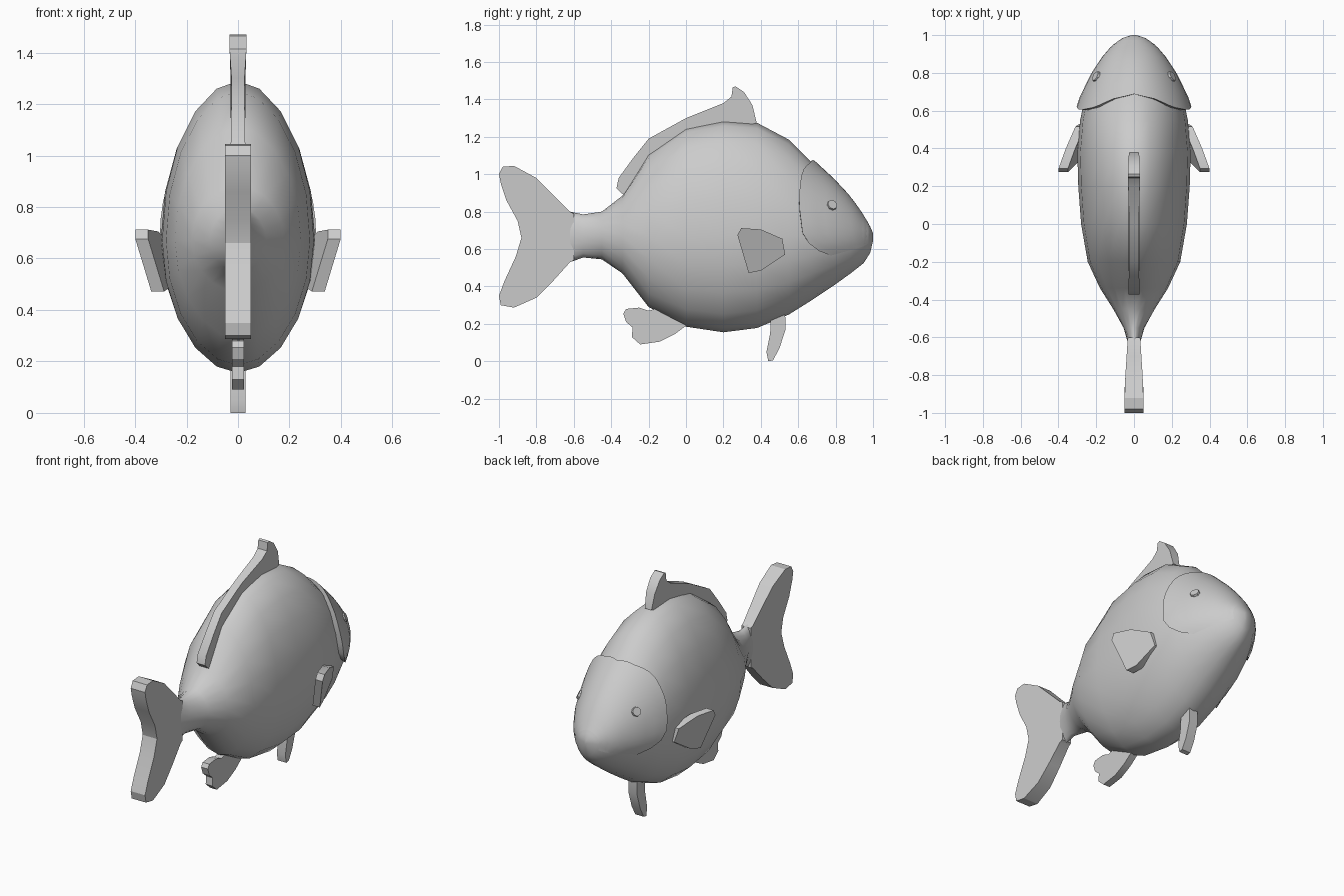
import bpy, bmesh, math
from mathutils import Vector

if "Cube" in bpy.data.objects:
    bpy.data.objects.remove(bpy.data.objects["Cube"])

grey = bpy.data.materials.new("plain grey")
grey.diffuse_color = (0.6, 0.6, 0.6, 1)
grey.use_nodes = True
grey.node_tree.nodes["Principled BSDF"].inputs["Base Color"].default_value = grey.diffuse_color
MID = 0.67  # height of the widest line of the body

# Body stations: y, top z, bottom z, half width
STATIONS = [(-.62, .80, .53, .035), (-.55, .785, .555, .055), (-.45, .80, .545, .11),
            (-.34, .885, .47, .18), (-.2, 1.11, .29, .245), (0, 1.25, .185, .28),
            (.2, 1.29, .155, .295), (.38, 1.275, .178, .30), (.55, 1.185, .25, .285),
            (.67, 1.065, .325, .26), (.79, .965, .405, .215), (.88, .875, .47, .165),
            (.95, .78, .525, .11), (.985, .72, .58, .06), (1.0, .685, .645, .012)]


def lerp_table(table, u):
    for a, b in zip(table, table[1:]):
        if u <= b[0]:
            t = max(0, (u - a[0]) / (b[0] - a[0]))
            return [p + (q - p) * t for p, q in zip(a, b)]
    return list(table[-1])


def skin_point(y, angle, offset=0):
    """Point on the body surface; angle runs from the back (0) to the belly (pi)."""
    _, top, bottom, width = lerp_table(STATIONS, y)
    s, c = math.sin(angle), math.cos(angle)
    h = top - MID if c > 0 else MID - bottom
    return Vector(((width + offset) * math.copysign(abs(s) ** 1.08, s), y, MID + (h + offset) * c))


def make(name, bm, smooth=30):
    bmesh.ops.recalc_face_normals(bm, faces=bm.faces[:])
    mesh = bpy.data.meshes.new(name)
    bm.to_mesh(mesh)
    bm.free()
    mesh.materials.append(grey)
    ob = bpy.data.objects.new(name, mesh)
    bpy.context.collection.objects.link(ob)
    bpy.ops.object.select_all(action='DESELECT')
    ob.select_set(True)
    bpy.context.view_layer.objects.active = ob
    bpy.ops.object.shade_smooth_by_angle(angle=math.radians(smooth))
    return ob


def bridge(bm, rows, closed):
    for a, b in zip(rows, rows[1:]):
        n = len(a)
        for i in range(n if closed else n - 1):
            j = (i + 1) % n
            bm.faces.new((a[i], a[j], b[j], b[i]))


def slab(name, outline, outer, inner):
    """Flat fin from a (y, z) outline between two x functions."""
    bm = bmesh.new()
    rows = [[bm.verts.new((f(y, z), y, z)) for y, z in outline] for f in (outer, inner)]
    bridge(bm, rows, True)
    for r in rows:
        bm.faces.new(r)
    return make(name, bm, 25)


def centre_fin(name, outline, half):
    return slab(name, outline, half, lambda y, z: -half(y, z))


# Body
bm = bmesh.new()
SIDES = 20
rows = [[bm.verts.new(skin_point(s[0], 2 * math.pi * i / SIDES)) for i in range(SIDES)]
        for s in STATIONS]
bridge(bm, rows, True)
bm.faces.new(rows[0])
bm.faces.new(rows[-1])
make("body", bm, 50)

# Head cover with a raised gill edge: angle in degrees, y of the edge, lip height
EDGE = [(0, .688, .022), (25, .662, .026), (45, .618, .03), (68, .602, .034),
        (90, .625, .034), (100, .68, .022), (112, .775, .004)]
bm = bmesh.new()
angles = [-112 + 8 * i for i in range(29)]
rows = []
for k in range(-1, 9):
    row = []
    for a in angles:
        _, ye, lip = lerp_table(EDGE, abs(a))
        t = max(k, 0) / 8
        off = -.03 if k < 0 else lip * (1 - t) ** 1.3 + .002 * t
        row.append(bm.verts.new(skin_point(ye + (.975 - ye) * t, math.radians(a), off)))
    rows.append(row)
bridge(bm, rows, False)
make("head_cover", bm, 40)

# Eyes and side fins, mirrored
SIDE_FIN = [(.275, .675), (.295, .712), (.40, .705), (.515, .655), (.53, .57),
            (.40, .485), (.335, .472)]


def fin_x(y, z):
    return .375 - .35 * (y - .3) + .2 * (z - .6)


for side, label in ((1, "right"), (-1, "left")):
    slab(label + "_side_fin", SIDE_FIN, lambda y, z: side * fin_x(y, z),
         lambda y, z: side * (fin_x(y, z) - .05))
    bm = bmesh.new()
    normal = Vector((.8 * side, .42, .42)).normalized()
    bmesh.ops.create_cone(bm, cap_ends=True, segments=8, radius1=.036, radius2=.027, depth=.05)
    bmesh.ops.rotate(bm, verts=bm.verts, matrix=normal.to_track_quat('Z', 'Y').to_matrix())
    bmesh.ops.translate(bm, verts=bm.verts, vec=(.186 * side, .773, .828))
    make(label + "_eye", bm, 30)

# Fins on the centre line
centre_fin("back_fin", [(-.34, .895), (-.372, .925), (-.36, .98), (-.28, 1.09), (-.2, 1.19),
                        (0, 1.3), (.2, 1.38), (.243, 1.415), (.25, 1.465), (.265, 1.47),
                        (.31, 1.44), (.355, 1.37), (.378, 1.275), (.2, 1.22), (0, 1.17),
                        (-.2, 1.04), (-.3, .88)],
           lambda y, z: .022 + .011 * min(1, max(0, (z - 1.25) * 6)) + .01 * max(0, -y * 2))
centre_fin("tail_fin", [(-.6, .79), (-.62, .80), (-.7, .88), (-.8, .98), (-.92, 1.045),
                        (-.98, 1.04), (-1, 1.0), (-.99, .95), (-.96, .86), (-.9, .75),
                        (-.88, .66), (-.91, .56), (-.97, .43), (-1, .35), (-.99, .3),
                        (-.92, .287), (-.8, .34), (-.71, .43), (-.62, .53), (-.6, .54)],
           lambda y, z: min(.05, .034 + .016 * (-.62 - y) / .25))
centre_fin("rear_belly_fin", [(0, .19), (-.06, .145), (-.14, .105), (-.245, .09), (-.29, .13),
                              (-.285, .18), (-.32, .21), (-.335, .255), (-.32, .28),
                              (-.25, .287), (-.2, .27), (-.1, .3), (0, .26)],
           lambda y, z: .023)
centre_fin("front_belly_fin", [(.53, .27), (.532, .17), (.5, .07), (.465, .005), (.44, 0),
                               (.43, .05), (.45, .15), (.455, .26)],
           lambda y, z: .03)
